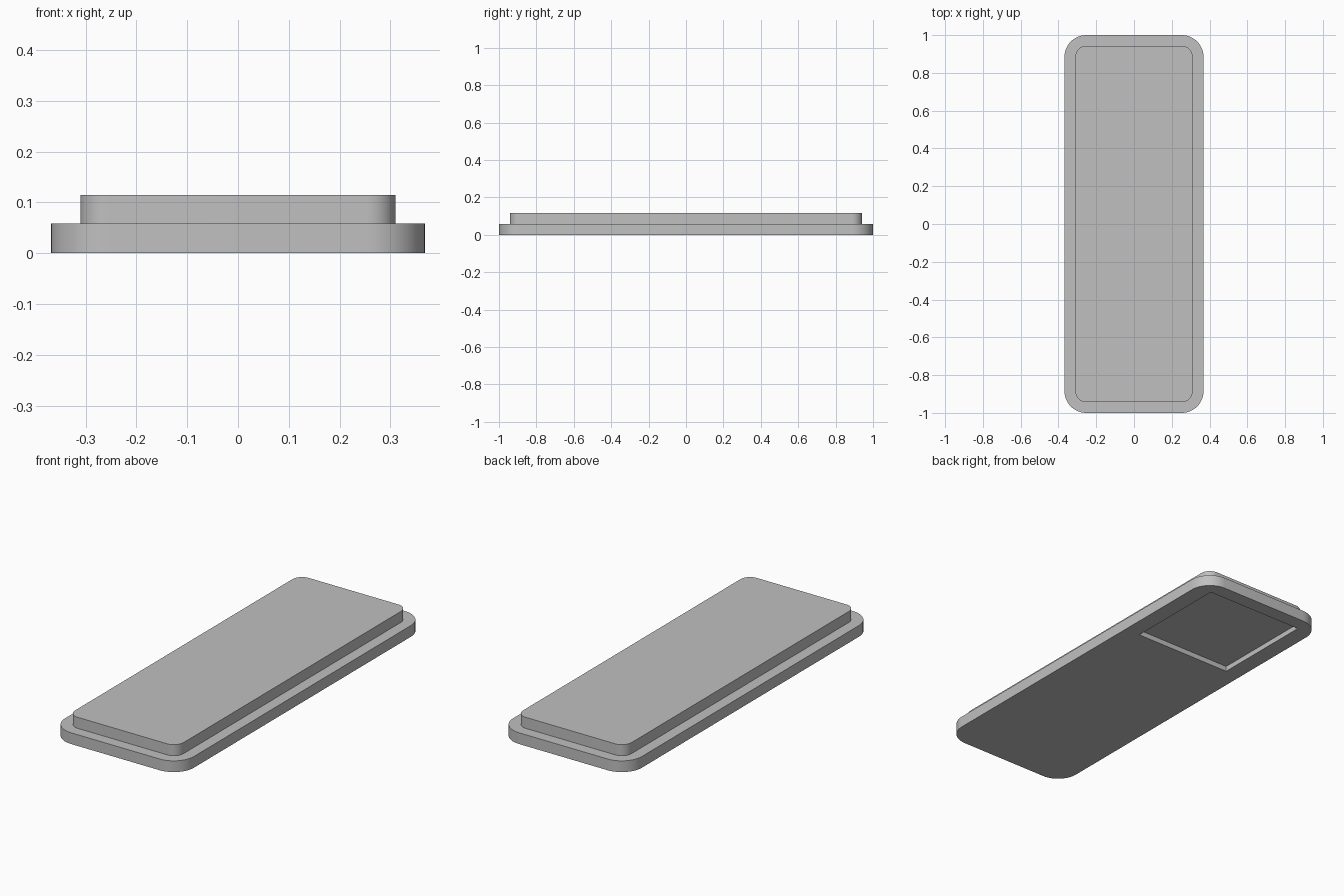
import bpy
import bmesh
from math import cos, sin, pi, radians

if "Cube" in bpy.data.objects:
    bpy.data.objects.remove(bpy.data.objects["Cube"], do_unlink=True)

# Single grey material
grey = bpy.data.materials.new("plain grey")
grey.use_nodes = True
colour = (0.53, 0.53, 0.53, 1)
grey.diffuse_color = colour
grey.node_tree.nodes["Principled BSDF"].inputs["Base Color"].default_value = colour


def rounded_plate(name, half_x, half_y, radius, bottom, top, steps=12):
    """Extruded rectangle with rounded vertical corners."""
    bm = bmesh.new()
    outline = []
    corners = [(1, 1), (-1, 1), (-1, -1), (1, -1)]
    for quarter, (sx, sy) in enumerate(corners):
        for i in range(steps + 1):
            a = (quarter + i / steps) * pi / 2
            x = sx * (half_x - radius) + radius * cos(a)
            y = sy * (half_y - radius) + radius * sin(a)
            outline.append(bm.verts.new((x, y, bottom)))
    base = bm.faces.new(outline)
    extruded = bmesh.ops.extrude_face_region(bm, geom=[base], use_keep_orig=True)
    for v in extruded["geom"]:
        if isinstance(v, bmesh.types.BMVert):
            v.co.z = top
    bmesh.ops.recalc_face_normals(bm, faces=bm.faces)
    mesh = bpy.data.meshes.new(name)
    bm.to_mesh(mesh)
    bm.free()
    mesh.materials.append(grey)
    obj = bpy.data.objects.new(name, mesh)
    bpy.context.collection.objects.link(obj)
    return obj


def make_active(obj):
    bpy.ops.object.select_all(action='DESELECT')
    obj.select_set(True)
    bpy.context.view_layer.objects.active = obj


# Wide lower plate and narrower raised plate
base_plate = rounded_plate("base_plate", 0.368, 1.0, 0.115, 0, 0.058)
raised_plate = rounded_plate("raised_plate", 0.31, 0.942, 0.055, 0.058, 0.115)

# Shallow square recess in the underside, near the back
depth = 0.027
bpy.ops.mesh.primitive_cube_add(size=1, location=(0, 0.65, 0))
cutter = bpy.context.object
cutter.name = "recess_cutter"
cutter.scale = (0.56, 0.55, depth * 2)
cutter.hide_render = True
cutter.data.materials.append(grey)

make_active(base_plate)
cut = base_plate.modifiers.new("recess", 'BOOLEAN')
cut.operation = 'DIFFERENCE'
cut.solver = 'EXACT'
cut.object = cutter
bpy.ops.object.modifier_apply(modifier=cut.name)
bpy.data.objects.remove(cutter, do_unlink=True)

# Smooth corners, sharp rims
for plate in (base_plate, raised_plate):
    make_active(plate)
    bpy.ops.object.shade_smooth_by_angle(angle=radians(30))
